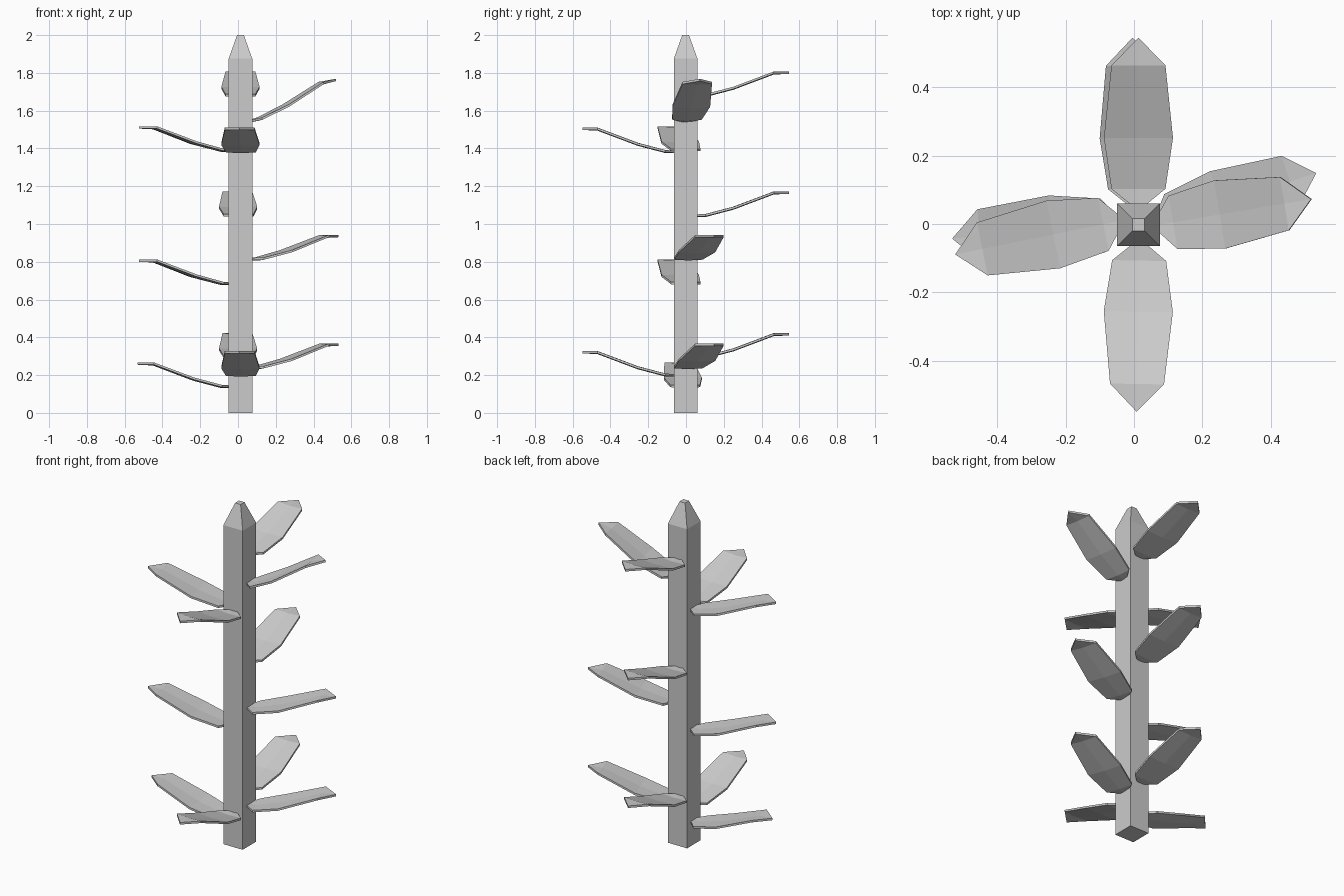
import bpy, bmesh, math
from mathutils import Matrix

if "Cube" in bpy.data.objects:
    bpy.data.objects.remove(bpy.data.objects["Cube"])

CX, CY = 0.013, -0.002      # stem axis
THICK = 0.012


def make_object(name, bm):
    bmesh.ops.recalc_face_normals(bm, faces=bm.faces)
    mesh = bpy.data.meshes.new(name)
    bm.to_mesh(mesh)
    bm.free()
    obj = bpy.data.objects.new(name, mesh)
    bpy.context.collection.objects.link(obj)
    return obj


# Stem: square post with a tapered top
bm = bmesh.new()
rings = []
for half, z in [(0.0625, 0), (0.0625, 1.875), (0.018, 2.0)]:
    rings.append([bm.verts.new((CX + sx * half, CY + sy * half, z))
                  for sx, sy in [(-1, -1), (1, -1), (1, 1), (-1, 1)]])
for a, b in zip(rings, rings[1:]):
    for i in range(4):
        j = (i + 1) % 4
        bm.faces.new((a[i], a[j], b[j], b[i]))
bm.faces.new(rings[0][::-1])
bm.faces.new(rings[-1])
make_object("stem", bm)

# Leaf outline: distance from stem axis, half width, height
BASE, TIP = (0.04, 0.0), (0.547, 0.122)
STATIONS = [(0.105, 0.079, 0.003), (0.254, 0.101, 0.042), (0.466, 0.079, 0.122)]


def leaf(name, px, py, z, yaw, pitch=0):
    bm = bmesh.new()
    layers = []
    for dz in (0, -THICK):
        base = bm.verts.new((BASE[0], 0, BASE[1] + dz))
        tip = bm.verts.new((TIP[0], 0, TIP[1] + dz))
        rows = [[bm.verts.new((r, s * w, h + dz - (0.004 if s == 0 else 0)))
                 for s in (-1, 0, 1)] for r, w, h in STATIONS]
        for a, b in zip(rows, rows[1:]):
            for i in (0, 1):
                bm.faces.new((a[i], b[i], b[i + 1], a[i + 1]))
        for i in (0, 1):
            bm.faces.new((base, rows[0][i], rows[0][i + 1]))
            bm.faces.new((tip, rows[-1][i + 1], rows[-1][i]))
        layers.append([base] + [r[0] for r in rows] + [tip] + [r[2] for r in rows[::-1]])
    # rim joining upper and lower faces
    up, low = layers
    for i in range(len(up)):
        j = (i + 1) % len(up)
        bm.faces.new((up[i], up[j], low[j], low[i]))
    m = (Matrix.Translation((px, py, z)) @ Matrix.Rotation(math.radians(yaw), 4, 'Z')
         @ Matrix.Rotation(math.radians(-pitch), 4, 'Y'))
    bmesh.ops.transform(bm, matrix=m, verts=bm.verts)
    make_object(name, bm)


# Leaves on each side of the stem: x, y, height, heading, extra lift
LEAVES = {
    "left_leaf": [(CX, 0.005, 0.145, 185), (CX, 0.02, 0.69, 191.5), (CX, 0.02, 1.395, 191.5)],
    "right_leaf": [(CX, -0.02, 0.245, 18), (CX, -0.02, 0.82, 18), (CX, -0.012, 1.54, 9.5, 11.5)],
    "front_leaf": [(0.017, CY, 0.205, 269), (0.017, CY, 1.388, 269)],
    "back_leaf": [(0.005, CY, 0.30, 91), (0.005, CY, 1.05, 91), (CX, CY, 1.685, 90)],
}
for name, specs in LEAVES.items():
    for i, spec in enumerate(specs, 1):
        leaf(f"{name}_{i}", *spec)
